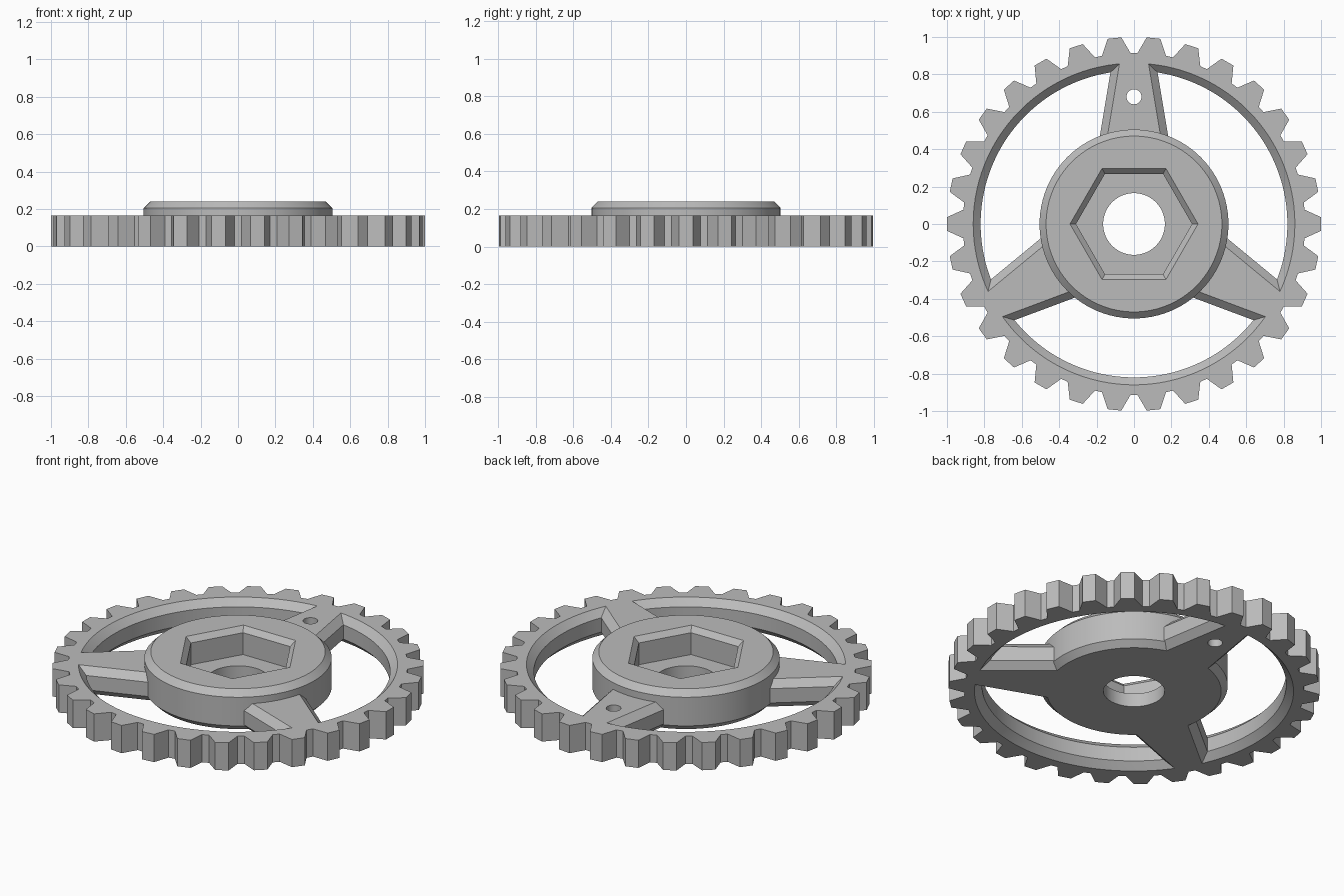
import bpy, bmesh
from math import cos, sin, acos, radians, pi

default_cube = bpy.data.objects.get("Cube")
if default_cube:
    bpy.data.objects.remove(default_cube, do_unlink=True)

THICK = 0.165        # gear plate height
HUB_TOP = 0.24
CHAMFER = 0.04
EXTRA = 0.01         # how far cutters poke out of the surface


def polar(r, a):
    return (r * cos(a), r * sin(a))


def ring(r, n):
    return [polar(r, 2 * pi * i / n) for i in range(n)]


def loft(bm, levels):
    """Join equal-length outlines [(z, points), ...] into a closed solid."""
    loops = [[bm.verts.new((x, y, z)) for x, y in pts] for z, pts in levels]
    n = len(loops[0])
    for low, high in zip(loops, loops[1:]):
        for i in range(n):
            j = (i + 1) % n
            bm.faces.new((low[i], low[j], high[j], high[i]))
    bm.faces.new(loops[0][::-1])
    bm.faces.new(loops[-1])


def solid(name, *lofts):
    bm = bmesh.new()
    for levels in lofts:
        loft(bm, levels)
    bmesh.ops.recalc_face_normals(bm, faces=bm.faces)
    mesh = bpy.data.meshes.new(name)
    bm.to_mesh(mesh)
    bm.free()
    obj = bpy.data.objects.new(name, mesh)
    bpy.context.collection.objects.link(obj)
    return obj


def boolean(target, tool, operation):
    tool.hide_render = True
    mod = target.modifiers.new(tool.name, 'BOOLEAN')
    mod.operation, mod.solver, mod.object = operation, 'EXACT', tool
    bpy.context.view_layer.objects.active = target
    bpy.ops.object.modifier_apply(modifier=mod.name)
    bpy.data.objects.remove(tool, do_unlink=True)


# Toothed plate: 30 tapered teeth
TEETH = 30
outline = []
for t in range(TEETH):
    for r, offset in ((0.915, -4.8), (1.0, -2.1), (1.0, 2.1), (0.915, 4.8)):
        outline.append(polar(r, radians(t * 360 / TEETH + offset)))
gear = solid("gear_wheel", [(0, outline), (THICK, outline)])


# Three windows, chamfered on both faces, leaving tapered arms between them
def window(inset, turn):
    lean = radians(9.5)
    def edge_angle(r):
        return lean + acos((0.218 + inset) / r)
    points = []
    for r, n, way in ((0.86 - inset, 48, 1), (0.45, 16, -1)):
        half = edge_angle(r) - radians(30)
        for i in range(n + 1):
            points.append(polar(r, radians(30 + turn) + way * half * (2 * i / n - 1)))
    return points


windows = []
for turn in (0, 120, 240):
    wide, narrow = window(-EXTRA, turn), window(CHAMFER, turn)
    windows.append([(-EXTRA, wide), (CHAMFER, narrow),
                    (THICK - CHAMFER, narrow), (THICK + EXTRA, wide)])
boolean(gear, solid("window_cutter", *windows), 'DIFFERENCE')

# Raised hub with chamfered rims
hub = solid("hub", [(0, ring(0.47, 96)), (0.035, ring(0.505, 96)),
                    (HUB_TOP - 0.035, ring(0.505, 96)), (HUB_TOP, ring(0.47, 96))])
boolean(gear, hub, 'UNION')

# Hexagonal socket with a chamfered mouth
socket = solid("socket_cutter", [(0.08, ring(0.31, 6)), (HUB_TOP - 0.03, ring(0.31, 6)),
                                 (HUB_TOP + EXTRA, ring(0.353, 6))])
boolean(gear, socket, 'DIFFERENCE')

# Axle bore and the marker hole in the back arm
bore = ring(0.165, 64)
marker = [(x, y + 0.68) for x, y in ring(0.04, 32)]
holes = solid("hole_cutter", *[[(-0.1, pts), (0.4, pts)] for pts in (bore, marker)])
boolean(gear, holes, 'DIFFERENCE')

# Single grey colour
grey = bpy.data.materials.new("plain grey")
grey.use_nodes = True
colour = (0.5, 0.5, 0.5, 1)
grey.diffuse_color = colour
grey.node_tree.nodes["Principled BSDF"].inputs["Base Color"].default_value = colour
gear.data.materials.clear()
gear.data.materials.append(grey)

bpy.ops.object.select_all(action='DESELECT')
gear.select_set(True)
bpy.context.view_layer.objects.active = gear
bpy.ops.object.shade_smooth_by_angle(angle=radians(25))
